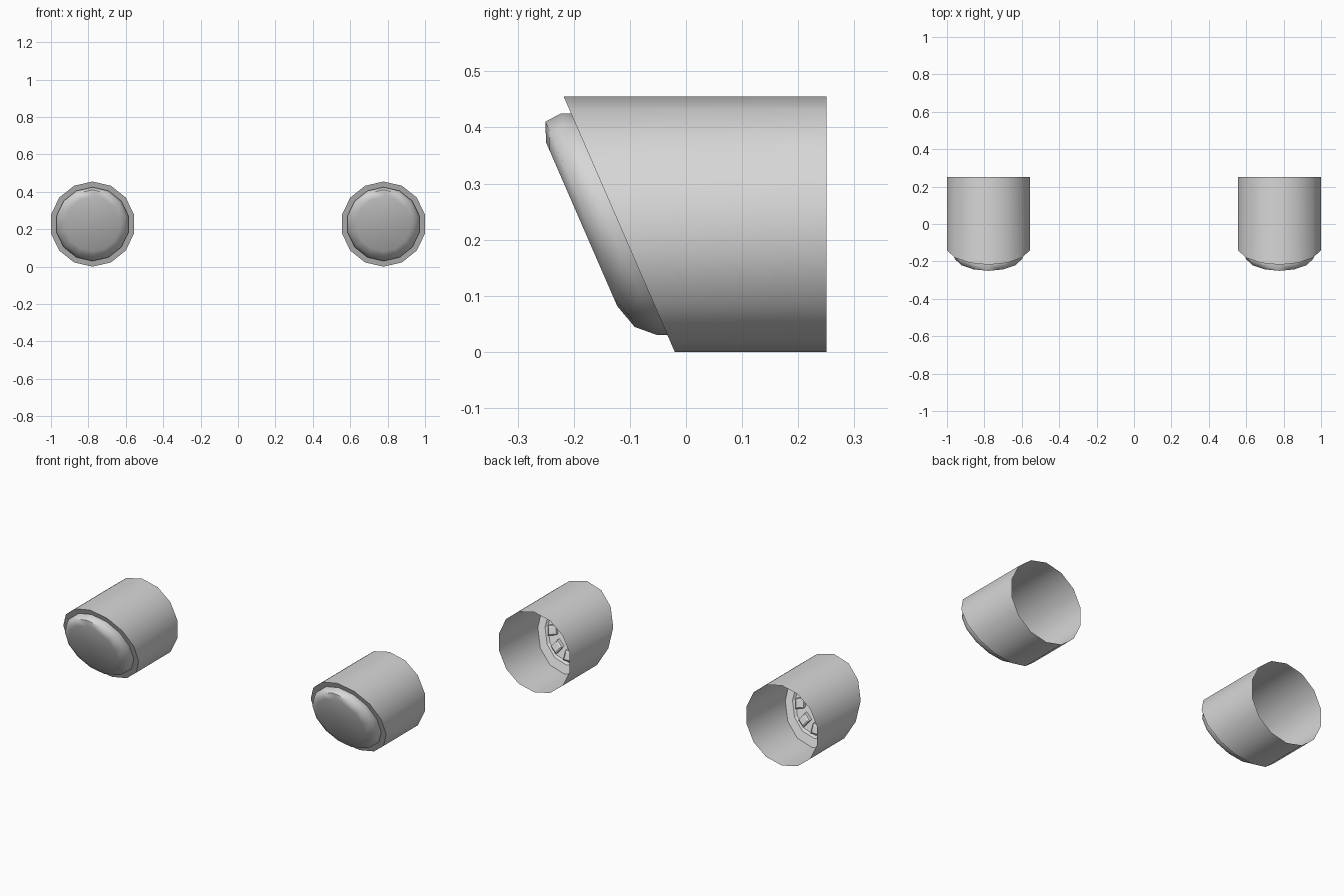
import bpy, bmesh, math

if "Cube" in bpy.data.objects:
    bpy.data.objects.remove(bpy.data.objects["Cube"])

SIDES = 14
CX, CZ = 0.778, 0.2275     # lamp axis
R, BACK = 0.2275, 0.25     # housing radius and rear edge

grey = bpy.data.materials.new("light grey")
grey.diffuse_color = (0.68, 0.68, 0.68, 1)
grey.use_nodes = True
grey.node_tree.nodes["Principled BSDF"].inputs["Base Color"].default_value = grey.diffuse_color


def slant(z):
    """y of the raked front plane at height z"""
    return -0.02 - 0.435 * z


def point(side, x, z, c):
    """Position from lamp-centred x, z and depth c behind the raked plane."""
    return (side * CX + x, slant(CZ + z) + c, CZ + z)


def ring(bm, side, r, c=0.0, y=None):
    verts = []
    for i in range(SIDES):
        a = 2 * math.pi * i / SIDES
        p = point(side, r * math.sin(a), r * math.cos(a), c)
        verts.append(bm.verts.new(p if y is None else (p[0], y, p[2])))
    return verts


def bridge(bm, a, b):
    for i in range(SIDES):
        j = (i + 1) % SIDES
        bm.faces.new((a[i], a[j], b[j], b[i]))


def finish(bm, name, angle):
    me = bpy.data.meshes.new(name)
    bm.to_mesh(me)
    bm.free()
    ob = bpy.data.objects.new(name, me)
    bpy.context.collection.objects.link(ob)
    me.materials.append(grey)
    bpy.ops.object.select_all(action='DESELECT')
    ob.select_set(True)
    bpy.context.view_layer.objects.active = ob
    if angle:
        bpy.ops.object.shade_smooth_by_angle(angle=math.radians(angle))


def lathe(name, side, profile, angle, cap):
    """Raked revolved shell from (radius, depth) pairs, optionally capped."""
    bm = bmesh.new()
    rings = [ring(bm, side, r, c) for r, c in profile]
    for a, b in zip(rings, rings[1:]):
        bridge(bm, a, b)
    if cap:
        bm.faces.new(rings[-1])
    finish(bm, name, angle)


def led_blocks(name, side, count=10, radius=0.138, half=0.024):
    bm = bmesh.new()
    for k in range(count):
        a = 2 * math.pi * k / count
        s, t = math.sin(a), math.cos(a)
        loops = []
        for h, c in ((half, -0.015), (half, 0.006), (half * 0.7, 0.012)):
            loop = []
            for u, v in ((-h, -h), (h, -h), (h, h), (-h, h)):
                x = (radius + v) * s + u * t
                z = (radius + v) * t - u * s
                loop.append(bm.verts.new(point(side, x, z, c)))
            loops.append(loop)
        for lo, hi in zip(loops, loops[1:]):
            for i in range(4):
                j = (i + 1) % 4
                bm.faces.new((lo[i], lo[j], hi[j], hi[i]))
        bm.faces.new(loops[-1])
    bmesh.ops.recalc_face_normals(bm, faces=bm.faces)
    finish(bm, name, 0)


for side, tag in ((-1, "left"), (1, "right")):
    # open-backed housing tube
    bm = bmesh.new()
    bridge(bm, ring(bm, side, R, y=BACK), ring(bm, side, R))
    finish(bm, f"{tag}_housing", 35)
    # flat raked rim
    lathe(f"{tag}_rim", side, [(R, 0), (0.1975, 0)], 0, False)
    # domed lens
    lathe(f"{tag}_lens", side,
          [(0.1975, 0), (0.1975, -0.018), (0.183, -0.052), (0.146, -0.067)], 60, True)
    # stepped plate behind the lens, facing the rear
    bm = bmesh.new()
    loops = [ring(bm, side, r, c) for r, c in
             ((0.1975, 0.001), (0.183, 0.001), (0.175, -0.013))]
    for a, b in zip(loops, loops[1:]):
        bridge(bm, b, a)
    bm.faces.new(loops[-1][::-1])
    finish(bm, f"{tag}_back_plate", 0)
    # circle of small blocks on the plate
    led_blocks(f"{tag}_blocks", side)
